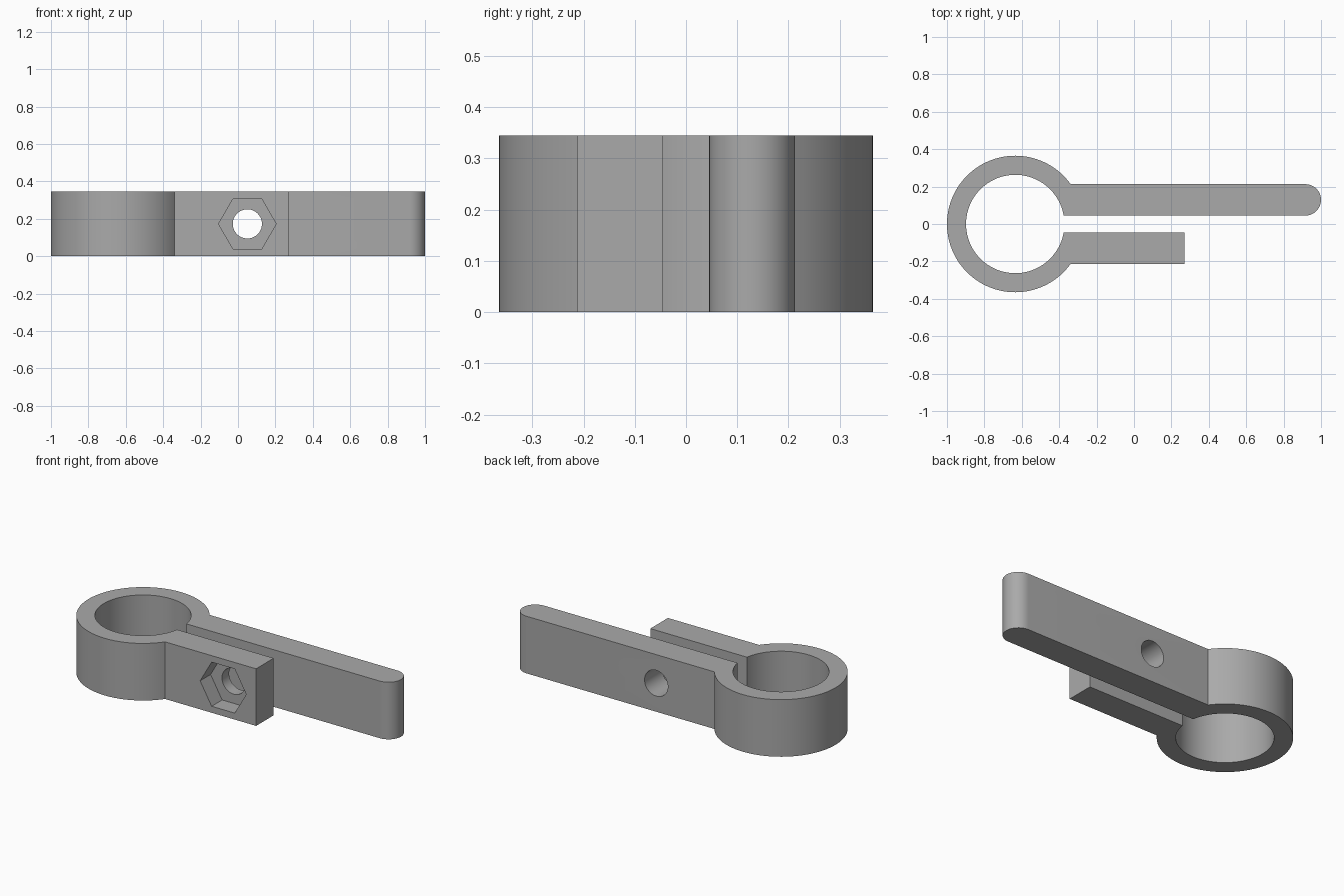
import bpy, bmesh
from math import asin, cos, sin, pi
from mathutils import Matrix, Vector

cube = bpy.data.objects.get("Cube")
if cube:
    bpy.data.objects.remove(cube, do_unlink=True)

HEIGHT = 0.345
RING_X, R_OUT, R_IN = -0.635, 0.365, 0.263
ARM_IN, ARM_OUT = 0.045, 0.213      # arm faces, measured from the slot centre
SHORT_END, BOLT_X = 0.27, 0.05
POCKET_DEPTH = 0.1

grey = bpy.data.materials.new("plain grey")
grey.use_nodes = True
grey.diffuse_color = (0.4, 0.4, 0.4, 1)
grey.node_tree.nodes["Principled BSDF"].inputs["Base Color"].default_value = (0.4, 0.4, 0.4, 1)


def arc(cx, cy, r, start, end, steps):
    angles = [start + (end - start) * i / steps for i in range(steps + 1)]
    return [(cx + r * cos(a), cy + r * sin(a)) for a in angles]


def make_object(name, bm):
    bmesh.ops.recalc_face_normals(bm, faces=bm.faces)
    mesh = bpy.data.meshes.new(name)
    bm.to_mesh(mesh)
    bm.free()
    mesh.materials.append(grey)
    obj = bpy.data.objects.new(name, mesh)
    bpy.context.collection.objects.link(obj)
    return obj


def extrude_profile(name, points, height):
    bm = bmesh.new()
    face = bm.faces.new([bm.verts.new((x, y, 0)) for x, y in points])
    result = bmesh.ops.extrude_face_region(bm, geom=[face], use_keep_orig=True)
    top = [v for v in result["geom"] if isinstance(v, bmesh.types.BMVert)]
    bmesh.ops.translate(bm, verts=top, vec=(0, 0, height))
    return make_object(name, bm)


def cross_cutter(name, sides, radius, y0, y1):
    """Prism along y, centred on the bolt axis."""
    bm = bmesh.new()
    bmesh.ops.create_cone(bm, cap_ends=True, segments=sides, radius1=radius,
                          radius2=radius, depth=y1 - y0)
    # Turn a corner onto the x axis, then lay the prism along y
    corner = max((v.co for v in bm.verts), key=lambda c: c.y)
    turn = Vector((corner.x, corner.y)).angle_signed(Vector((1, 0)))
    place = Matrix.Translation((BOLT_X, (y0 + y1) / 2, HEIGHT / 2))
    bm.transform(place @ Matrix.Rotation(pi / 2, 4, "X") @ Matrix.Rotation(-turn, 4, "Z"))
    obj = make_object(name, bm)
    obj.hide_render = True
    return obj


# Clamp outline: ring outside, long rounded arm, ring inside, short arm
outer, inner = asin(ARM_OUT / R_OUT), asin(ARM_IN / R_IN)
tip_r = (ARM_OUT - ARM_IN) / 2
outline = arc(RING_X, 0, R_OUT, 2 * pi - outer, outer, 80)
outline += arc(1 - tip_r, ARM_IN + tip_r, tip_r, pi / 2, -pi / 2, 24)
outline += arc(RING_X, 0, R_IN, inner, 2 * pi - inner, 80)
outline += [(SHORT_END, -ARM_IN), (SHORT_END, -ARM_OUT)]
clamp = extrude_profile("clamp_body", outline, HEIGHT)

# Bolt hole through both arms and nut pocket in the short arm
cutters = [cross_cutter("bolt_hole_cutter", 48, 0.078, -0.5, 0.5),
           cross_cutter("nut_pocket_cutter", 6, 0.154, -0.5, POCKET_DEPTH - ARM_OUT)]
bpy.ops.object.select_all(action="DESELECT")
bpy.context.view_layer.objects.active = clamp
clamp.select_set(True)
for cutter in cutters:
    mod = clamp.modifiers.new(cutter.name, "BOOLEAN")
    mod.operation, mod.solver, mod.object = "DIFFERENCE", "EXACT", cutter
    bpy.ops.object.modifier_apply(modifier=mod.name)
    bpy.data.objects.remove(cutter, do_unlink=True)

bpy.ops.object.shade_smooth_by_angle(angle=pi / 6)
